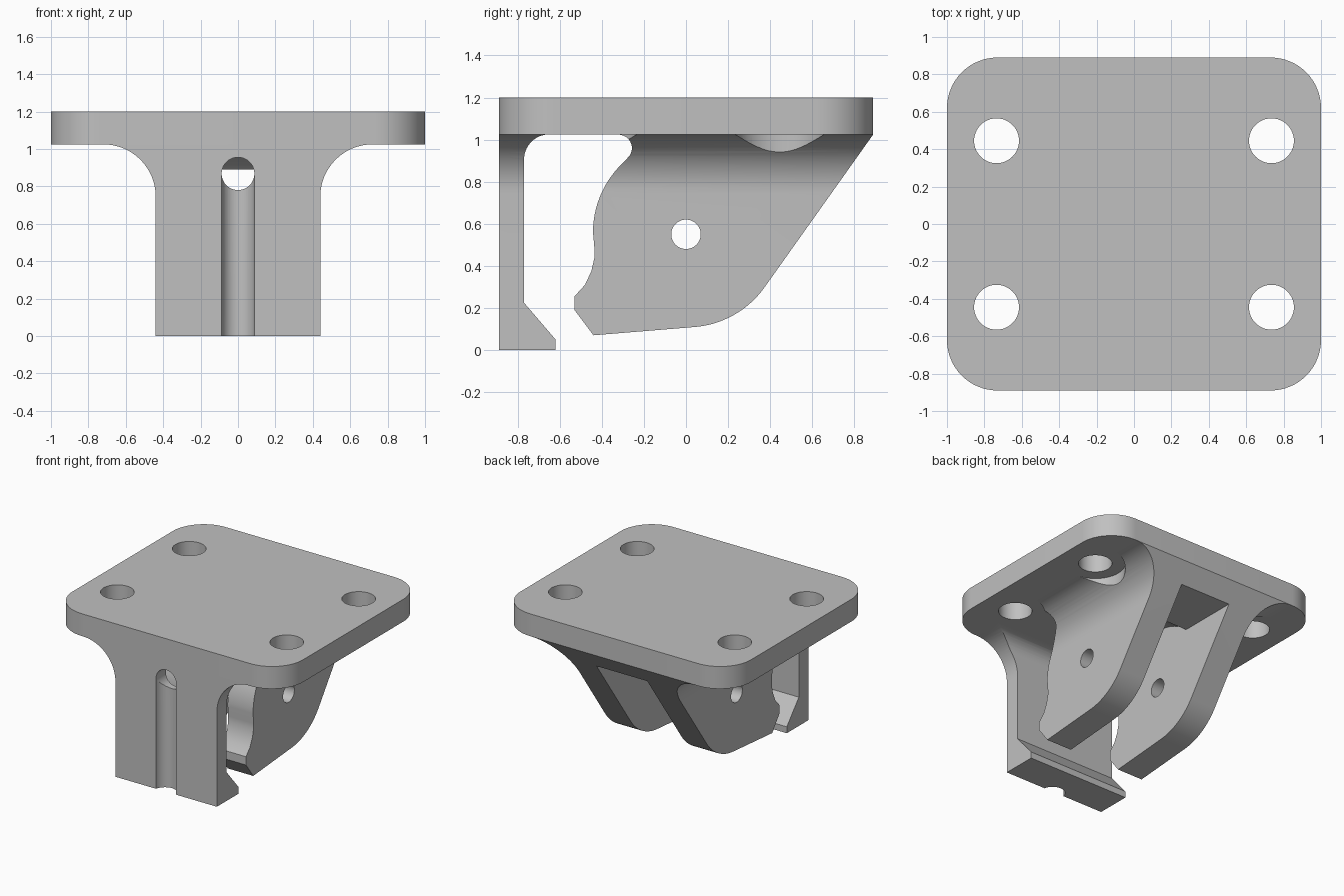
import bpy, bmesh
from math import cos, sin, radians
from mathutils import Vector

cube = bpy.data.objects.get("Cube")
if cube:
    bpy.data.objects.remove(cube, do_unlink=True)

grey = bpy.data.materials.new("light_grey")
grey.use_nodes = True
colour = (0.53, 0.53, 0.53, 1)
grey.diffuse_color = colour
grey.node_tree.nodes["Principled BSDF"].inputs["Base Color"].default_value = colour

TOP, UNDER, DEPTH = 1.2, 1.025, 0.89
HALF = 0.44            # half width of the body
AXLE = (0, 0.55)       # axle centre in y, z


def arc(cx, cy, r, start, end, n=16):
    angles = [radians(start + (end - start) * i / n) for i in range(n + 1)]
    return [(cx + r * cos(a), cy + r * sin(a)) for a in angles]


def prism(name, points, axis, low, high):
    """Extrude a flat profile along one axis."""
    place = {"x": lambda p: (low, p[0], p[1]),
             "y": lambda p: (p[0], low, p[1]),
             "z": lambda p: (p[0], p[1], low)}[axis]
    bm = bmesh.new()
    face = bm.faces.new([bm.verts.new(place(p)) for p in points])
    made = bmesh.ops.extrude_face_region(bm, geom=[face])["geom"]
    step = Vector([(high - low) * (axis == a) for a in "xyz"])
    bmesh.ops.translate(bm, vec=step, verts=[v for v in made if isinstance(v, bmesh.types.BMVert)])
    bmesh.ops.recalc_face_normals(bm, faces=bm.faces)
    mesh = bpy.data.meshes.new(name)
    bm.to_mesh(mesh)
    bm.free()
    mesh.materials.append(grey)
    obj = bpy.data.objects.new(name, mesh)
    bpy.context.collection.objects.link(obj)
    return obj


def rod(name, centre, r, axis, low, high):
    return prism(name, arc(*centre, r, 0, 360, 48)[:-1], axis, low, high)


def combine(obj, tool, operation):
    bpy.ops.object.select_all(action="DESELECT")
    bpy.context.view_layer.objects.active = obj
    obj.select_set(True)
    mod = obj.modifiers.new("cut", "BOOLEAN")
    mod.operation, mod.object, mod.solver = operation, tool, "EXACT"
    bpy.ops.object.modifier_apply(modifier=mod.name)


# Mounting plate with rounded corners
R = 0.27
outline = []
for sx, sy, a in [(1, 1, 0), (-1, 1, 90), (-1, -1, 180), (1, -1, 270)]:
    outline += arc(sx * (1 - R), sy * (DEPTH - R), R, a, a + 90)
plate = prism("mounting_plate", outline, "z", UNDER, TOP)

# Flared front outline shared by clip and cheeks
F = 0.28
right = [(HALF, -0.1)] + arc(HALF + F, UNDER - F, F, 180, 90)
tee = prism("flare_tool", right + [(-x, z) for x, z in reversed(right)], "y", -DEPTH, 1)

# Front clip with hooked foot and rounded inner top corner
clip = prism("front_clip", [(-DEPTH, 0), (-0.62, 0), (-0.62, 0.05), (-0.77, 0.225)]
             + arc(-0.65, UNDER - 0.12, 0.12, 180, 90) + [(-DEPTH, UNDER)], "x", -0.9, 0.9)

# Axle cheeks
cheeks = prism("axle_cheeks", [(DEPTH, UNDER), (-0.32, UNDER)]
               + arc(-0.32, 0.96, 0.063, 80, -45, 10)
               + arc(0.01, 0.56, 0.452, 138, 180, 12)
               + [(-0.435, 0.48), (-0.435, 0.44), (-0.45, 0.375), (-0.48, 0.31),
                  (-0.53, 0.255), (-0.53, 0.19), (-0.44, 0.07)]
               + arc(0.005, 0.56, 0.452, 275, 324, 14), "x", -0.9, 0.9)

for part in (clip, cheeks):
    combine(part, tee, "INTERSECT")

# Wheel slot between the cheeks
slot = prism("slot_tool", [(-0.7, -0.1), (1, -0.1), (1, 0.89)]
             + arc(*AXLE, 0.465, 47, 90) + [(-0.3, UNDER + 0.1), (-0.7, UNDER + 0.1)],
             "x", -0.22, 0.22)
axle = rod("axle_tool", AXLE, 0.07, "x", -1, 1)
for tool in (slot, axle):
    combine(cheeks, tool, "DIFFERENCE")

# Cable groove and hole in the clip
groove = rod("groove_tool", (0, -0.905), 0.0885, "z", -0.1, 0.87)
eye = rod("eye_tool", (0, 0.868), 0.0875, "y", -1, -0.7)
for tool in (groove, eye):
    combine(clip, tool, "DIFFERENCE")
tools = [tee, slot, axle, groove, eye]

# Bolt holes and the clearance around them in the flares
for x in (-0.735, 0.735):
    for y in (-0.445, 0.445):
        bolt = rod("bolt_tool", (x, y), 0.12, "z", 0.9, 1.3)
        seat = rod("clearance_tool", (x, y), 0.215, "z", 0.5, 1.1)
        combine(plate, bolt, "DIFFERENCE")
        combine(cheeks, seat, "DIFFERENCE")
        tools += [bolt, seat]

for tool in tools:
    bpy.data.objects.remove(tool, do_unlink=True)

# Smooth curved walls, keep edges sharp
bpy.ops.object.select_all(action="DESELECT")
for part in (plate, clip, cheeks):
    part.select_set(True)
bpy.context.view_layer.objects.active = plate
bpy.ops.object.shade_smooth_by_angle(angle=radians(25))
